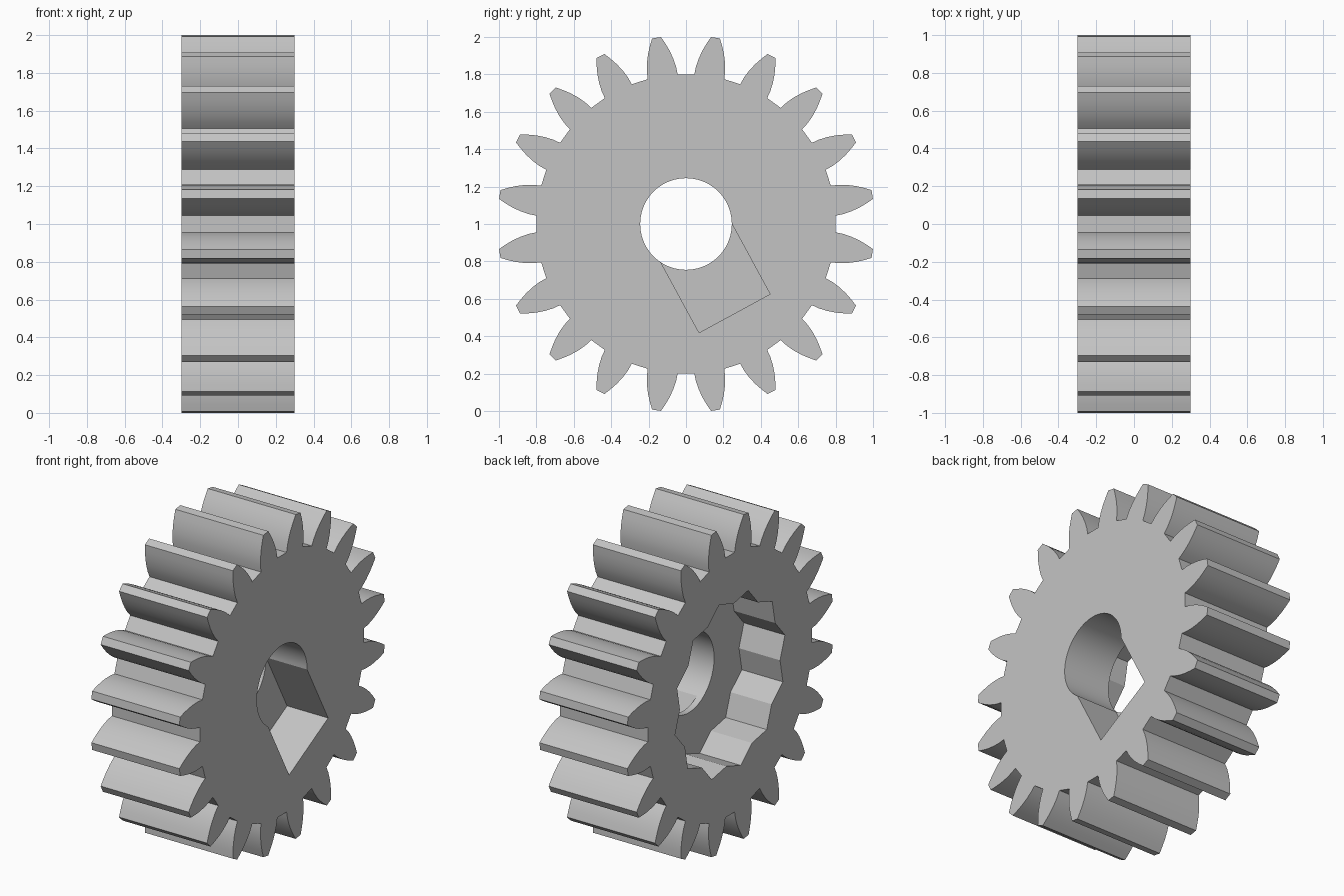
import bpy, bmesh
from math import sin, cos, atan2, hypot, pi, radians

cube = bpy.data.objects.get("Cube")
if cube:
    bpy.data.objects.remove(cube, do_unlink=True)

HALF = 0.3      # half width of the gear along its axle
TEETH = 20
BORE = 0.245
RECESS = 0.28   # depth of the pocket and of the slot

grey = bpy.data.materials.new("grey")
grey.use_nodes = True
colour = (0.55, 0.55, 0.55, 1)
grey.diffuse_color = colour
grey.node_tree.nodes["Principled BSDF"].inputs["Base Color"].default_value = colour


def polar(radius, angle):
    return radius * cos(angle), radius * sin(angle)


def prism(name, outline, x0, x1):
    """Extrude a closed (y, z) outline along x, around the axle height."""
    bm = bmesh.new()
    face = bm.faces.new([bm.verts.new((x0, y, z + 1)) for y, z in outline])
    grown = bmesh.ops.extrude_face_region(bm, geom=[face])["geom"]
    moved = [v for v in grown if isinstance(v, bmesh.types.BMVert)]
    bmesh.ops.translate(bm, verts=moved, vec=(x1 - x0, 0, 0))
    bmesh.ops.recalc_face_normals(bm, faces=bm.faces)
    mesh = bpy.data.meshes.new(name)
    bm.to_mesh(mesh)
    bm.free()
    mesh.materials.append(grey)
    obj = bpy.data.objects.new(name, mesh)
    bpy.context.collection.objects.link(obj)
    return obj


# Toothed body: one flank (radial distance, half width), mirrored and repeated
flank = [(0.797, 0.081), (0.84, 0.079), (0.885, 0.071),
         (0.93, 0.058), (0.97, 0.042), (1.008, 0.024)]
tooth = [(r, -w) for r, w in flank] + [(r, w) for r, w in reversed(flank)]
outline = []
for i in range(TEETH):
    turn = (i + 0.5) * 2 * pi / TEETH
    outline += [polar(hypot(r, w), atan2(w, r) + turn) for r, w in tooth]
gear = prism("gear", outline, -HALF, HALF)

# Round bore right through
bore = prism("bore_cutter", [polar(BORE, i * pi / 36) for i in range(72)], -1, 1)

# Twelve-pointed pocket, two overlaid hexagons, in the left-hand end
star_r = 0.545
notch_r = star_r * cos(pi / 6) / cos(pi / 12)
star = [polar(notch_r if i % 2 else star_r, radians(19 + 15 * i)) for i in range(24)]
pocket = prism("pocket_cutter", star, -1, RECESS - HALF)

# Tilted rectangular slot running outwards from the bore in the other end
tilt = radians(-61.5)
slot_shape = [(0, -0.216), (0.544, -0.216), (0.544, 0.216), (0, 0.216)]
slot = prism("slot_cutter",
             [polar(hypot(a, b), atan2(b, a) + tilt) for a, b in slot_shape],
             HALF - RECESS, 1)

# Cut, bake the result and drop the cutters
cutters = [bore, pocket, slot]
for cutter in cutters:
    cutter.hide_render = True
    mod = gear.modifiers.new(cutter.name, "BOOLEAN")
    mod.operation = "DIFFERENCE"
    mod.solver = "EXACT"
    mod.object = cutter
graph = bpy.context.evaluated_depsgraph_get()
baked = bpy.data.meshes.new_from_object(gear.evaluated_get(graph))
gear.modifiers.clear()
gear.data = baked
for cutter in cutters:
    bpy.data.objects.remove(cutter, do_unlink=True)

# Smooth flanks and bore, crisp edges elsewhere
for obj in bpy.context.selected_objects:
    obj.select_set(False)
gear.select_set(True)
bpy.context.view_layer.objects.active = gear
bpy.ops.object.shade_smooth_by_angle(angle=radians(25))
